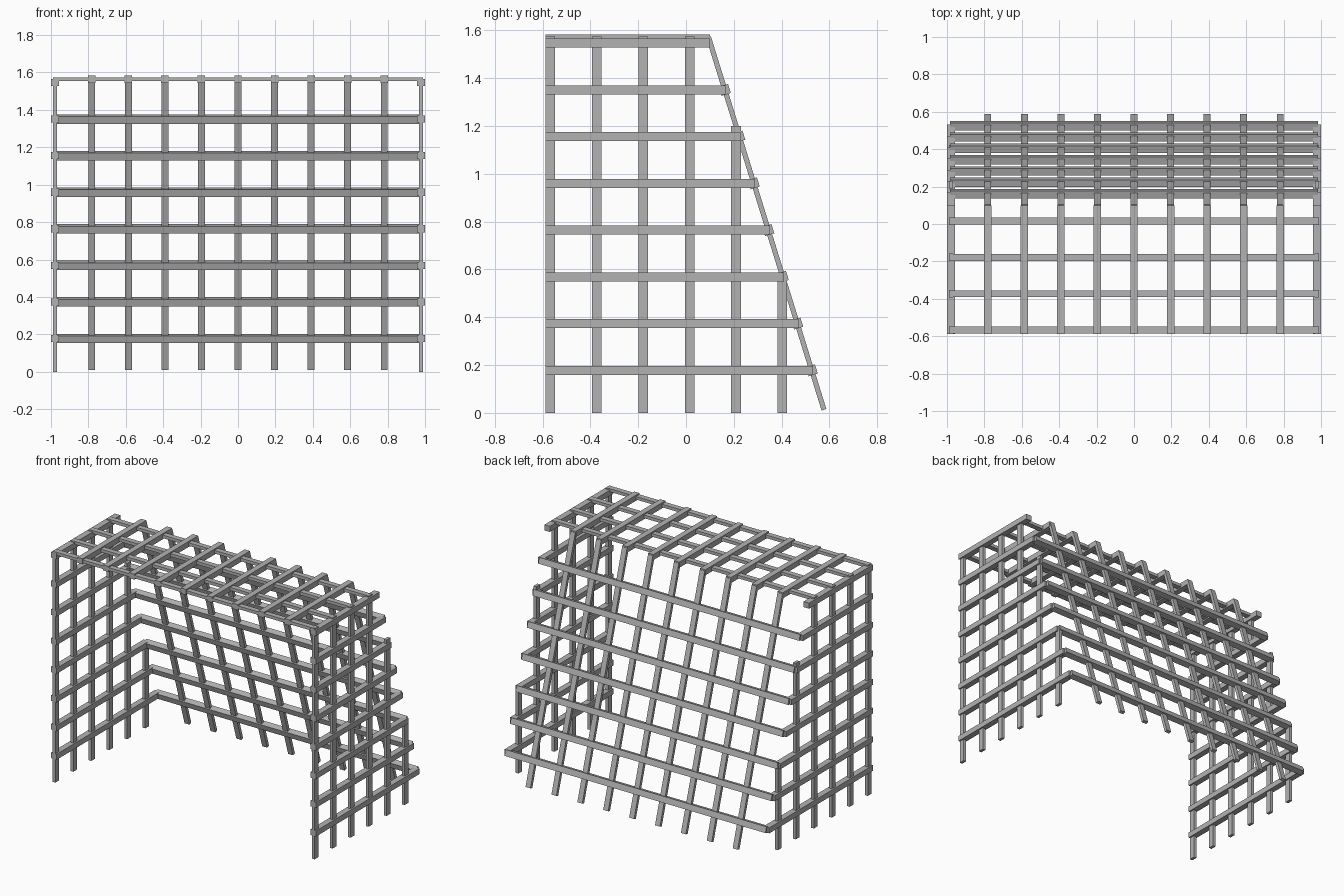
import bpy
import math
from mathutils import Matrix, Vector

cube = bpy.data.objects.get("Cube")
if cube:
    bpy.data.objects.remove(cube, do_unlink=True)

grey = bpy.data.materials.new("plain_grey")
grey.use_nodes = True
colour = (0.45, 0.45, 0.45, 1)
grey.diffuse_color = colour
grey.node_tree.nodes["Principled BSDF"].inputs["Base Color"].default_value = colour

STEP = 0.1955          # lattice spacing
BAR = 0.04             # bar width
THIN = 0.021           # flat slat thickness
SIDE_X = 0.979
FRONT_Y = -0.587
ROOF_Z = 1.564
FIRST_ROW = 0.178

# Centre line of the sloping back, seen from the side
top = Vector((0, 0.094, 1.572))
foot = Vector((0, 0.577, 0.013))
slope = (foot - top).normalized()
tilt = math.atan2(foot.y - top.y, top.z - foot.z)


def back_y(z):
    return top.y + (top.z - z) * math.tan(tilt)


def bar(name, centre, size, angle=0):
    """Box bar, optionally tilted about the x axis."""
    bpy.ops.mesh.primitive_cube_add(size=1)
    obj = bpy.context.object
    obj.name = name
    obj.data.transform(Matrix.Diagonal((*size, 1)))
    obj.location = centre
    obj.rotation_euler.x = angle
    obj.data.materials.append(grey)
    return obj


rows = [FIRST_ROW + k * STEP for k in range(8)]
post_ys = [FRONT_Y + BAR / 2 + k * 0.194 for k in range(6)]

# Side walls: flat uprights and square rails, one wall on each side
for side, label in ((-1, "right"), (1, "left")):
    x = side * SIDE_X
    for y in post_ys:
        limit = top.z - (y - top.y) / math.tan(tilt)
        height = min(1.574, limit)
        bar(f"{label}_wall_upright", (x, y, height / 2), (THIN, BAR, height))
    for z in rows:
        end = back_y(z) + 0.005 if z < 1.5 else 0.1
        bar(f"{label}_wall_rail", (x, (FRONT_Y + end) / 2, z),
            (0.042, end - FRONT_Y, 0.038))

# Sloping back: flat slats crossed by square rails
middle = (top + foot) / 2
for i in range(-4, 5):
    bar("back_slat", (i * STEP, middle.y, middle.z),
        (0.037, THIN, (foot - top).length), tilt)
for z in rows[:-1]:
    bar("back_rail", (0, back_y(z), z), (1.97, BAR, BAR), tilt)

# Roof: square beams front to back, crossed by flat slats
for i in range(-4, 5):
    bar("roof_beam", (i * STEP, (FRONT_Y + 0.1) / 2, ROOF_Z),
        (BAR, 0.1 - FRONT_Y, 0.038))
for y in post_ys[:4]:
    bar("roof_slat", (0, y, ROOF_Z), (1.946, 0.037, THIN))
